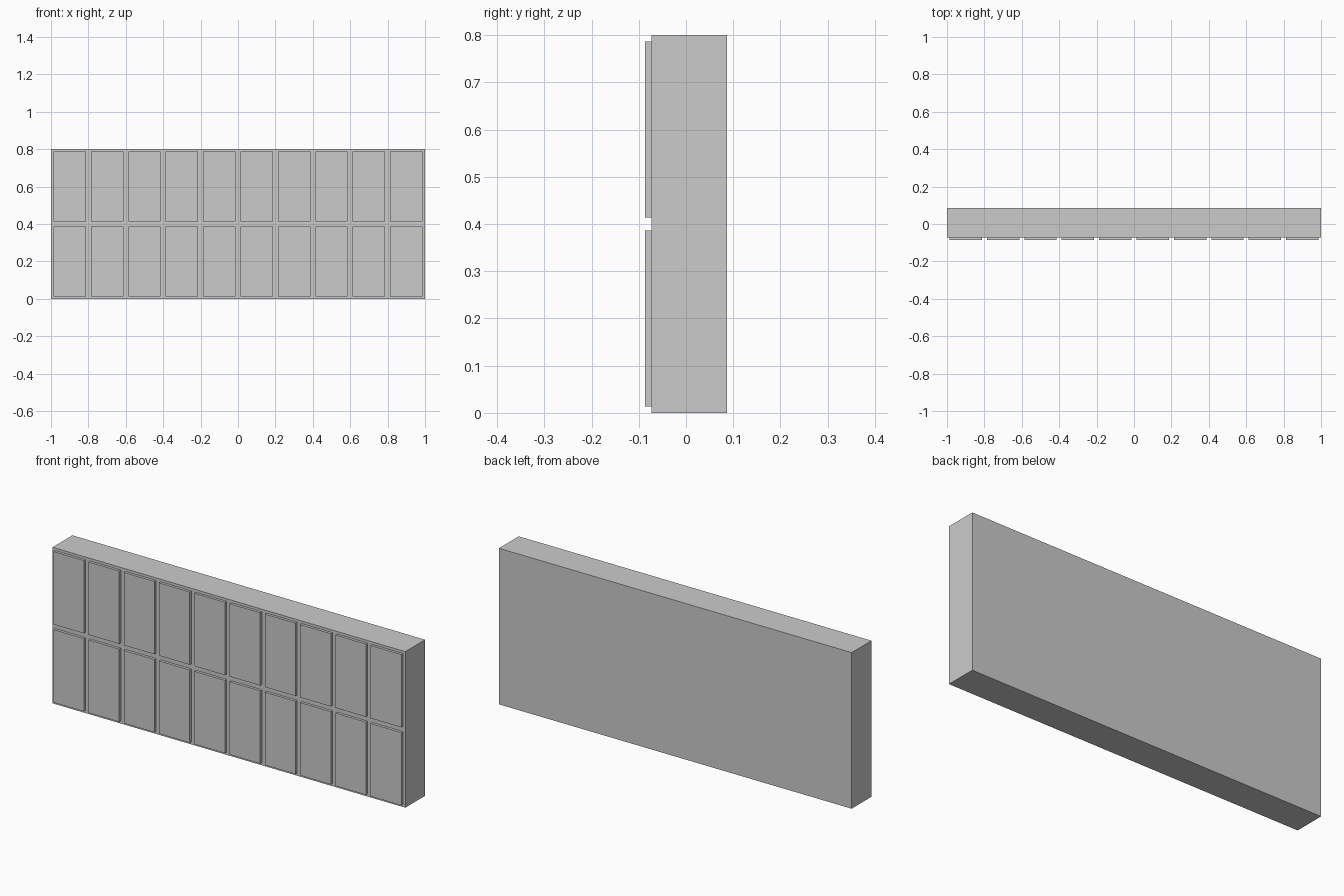
import bpy

if "Cube" in bpy.data.objects:
    bpy.data.objects.remove(bpy.data.objects["Cube"])

COLS, ROWS = 10, 2
WIDTH, HEIGHT = 2.0, 0.8
GAP = 0.04 / 3                     # margin around each panel, also its thickness
BACK, FRONT = 0.26 / 3, -0.26 / 3  # overall depth
FACE = FRONT + GAP                 # front face of the slab


def box(name, lo, hi):
    """Axis-aligned box between two corners."""
    size = [b - a for a, b in zip(lo, hi)]
    centre = [(a + b) / 2 for a, b in zip(lo, hi)]
    bpy.ops.mesh.primitive_cube_add(size=1, location=centre)
    obj = bpy.context.object
    obj.name = name
    obj.scale = size
    bpy.ops.object.transform_apply(location=False, rotation=False, scale=True)
    return obj


# Main slab
box("wall_slab", (-WIDTH / 2, FACE, 0), (WIDTH / 2, BACK, HEIGHT))

# Raised front panels, one per grid cell
cell_w, cell_h = WIDTH / COLS, HEIGHT / ROWS
for row in range(ROWS):
    for col in range(COLS):
        x, z = -WIDTH / 2 + col * cell_w, row * cell_h
        box(f"front_panel_{row + 1}_{col + 1}",
            (x + GAP, FRONT, z + GAP),
            (x + cell_w - GAP, FACE, z + cell_h - GAP))
